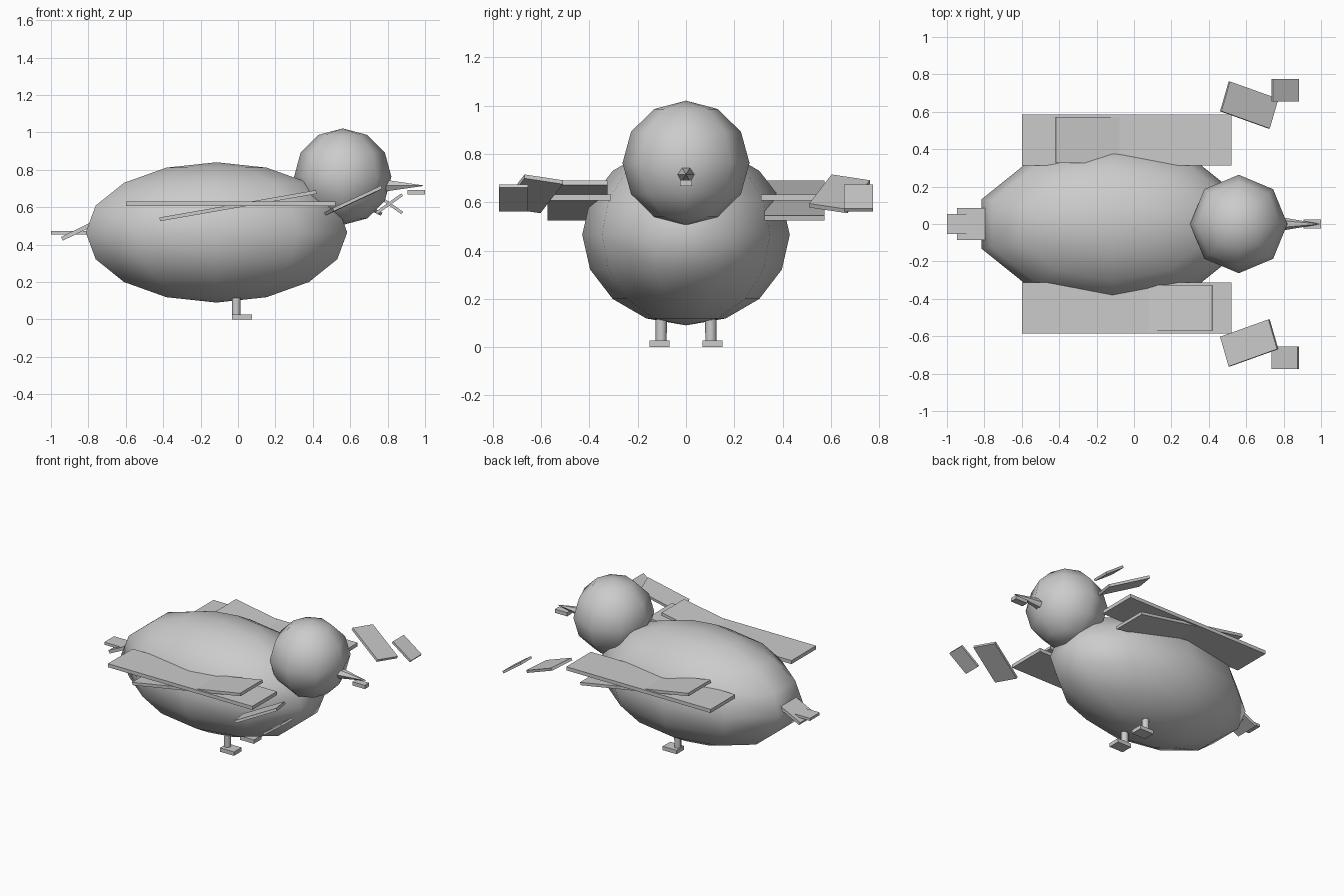
import bpy
from math import radians, pi
from mathutils import Matrix, Vector

if "Cube" in bpy.data.objects:
    bpy.data.objects.remove(bpy.data.objects["Cube"])


def ball(name, segs, rings, centre, scale):
    bpy.ops.mesh.primitive_uv_sphere_add(segments=segs, ring_count=rings, radius=1, location=centre)
    o = bpy.context.object
    o.name = name
    o.scale = scale
    bpy.ops.object.transform_apply(location=False, rotation=False, scale=True)
    bpy.ops.object.shade_smooth()
    return o


def slab(name, centre, size, length=(1, 0, 0), width=(0, 1, 0)):
    """Thin box whose local x and y follow the given length and width directions."""
    bpy.ops.mesh.primitive_cube_add(size=1)
    o = bpy.context.object
    o.name = name
    x = Vector(length).normalized()
    z = x.cross(Vector(width)).normalized()
    y = z.cross(x)
    rot = Matrix((x, y, z)).transposed().to_4x4()
    o.matrix_world = Matrix.Translation(centre) @ rot @ Matrix.Diagonal((*size, 1))
    return o


def cone(name, sides, r1, r2, depth, centre, rotation=(0, 0, 0)):
    bpy.ops.mesh.primitive_cone_add(vertices=sides, radius1=r1, radius2=r2, depth=depth,
                                    location=centre, rotation=rotation)
    o = bpy.context.object
    o.name = name
    bpy.ops.object.shade_smooth_by_angle(angle=radians(50))
    return o


# Body and head
ball("body", 10, 8, (-0.115, 0, 0.465), (0.735, 0.43, 0.375))
ball("head", 8, 6, (0.56, 0, 0.763), (0.26, 0.263, 0.258))

# Beak: pointed upper half, small slab below
cone("upper_beak", 6, 0.037, 0.002, 0.21, (0.885, 0, 0.715), (0, pi / 2, 0))
slab("lower_beak", (0.953, 0, 0.68), (0.095, 0.048, 0.026))

# Tail feathers
slab("tail_flat", (-0.89, 0, 0.464), (0.22, 0.108, 0.018))
slab("tail_tilted", (-0.865, 0, 0.468), (0.17, 0.17, 0.022), (0.155, 0, 0.075))

# Wing slabs; the far side is the near side turned half a turn about x
wing_parts = [
    ("wing", (-0.04, 0.448, 0.619), (1.12, 0.273, 0.025), (1, 0, 0), (0, 1, 0)),
    ("wing_cover", (0, 0.449, 0.608), (0.85, 0.248, 0.02), (0.83, 0, 0.145), (0, 1, 0)),
    ("wing_feather", (0.616, 0.636, 0.635), (0.30, 0.167, 0.018), (0.262, 0.094, 0.122), (-0.048, 0.16, -0.025)),
    ("wing_tip", (0.809, 0.715, 0.618), (0.17, 0.12, 0.016), (0.133, 0, 0.095), (0, 1, 0)),
]
for side, s in (("right", -1), ("left", 1)):
    for name, (cx, cy, cz), size, l, w in wing_parts:
        slab(f"{side}_{name}", (cx, s * cy, cz), size,
             (l[0], -s * l[1], -s * l[2]), (w[0], -s * w[1], -s * w[2]))

    # Legs and feet
    cone(f"{side}_leg", 8, 0.023, 0.024, 0.16, (-0.009, s * 0.103, 0.10))
    slab(f"{side}_foot", (0.021, s * 0.11, 0.0135), (0.108, 0.083, 0.027))
